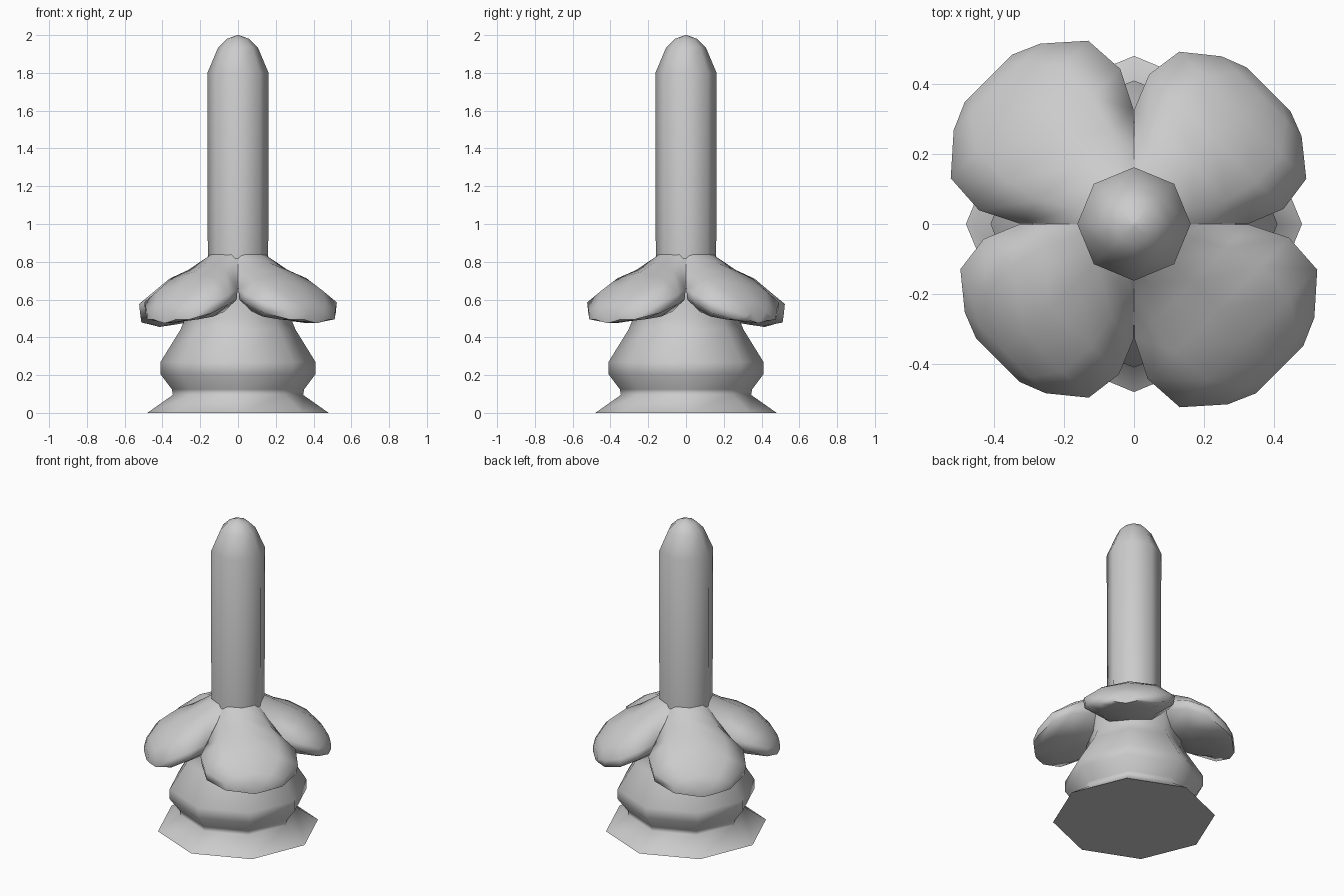
import bpy, bmesh, math

if "Cube" in bpy.data.objects:
    bpy.data.objects.remove(bpy.data.objects["Cube"])


def finish(name, bm, angle):
    bmesh.ops.recalc_face_normals(bm, faces=bm.faces)
    mesh = bpy.data.meshes.new(name)
    bm.to_mesh(mesh)
    bm.free()
    ob = bpy.data.objects.new(name, mesh)
    bpy.context.collection.objects.link(ob)
    bpy.ops.object.select_all(action='DESELECT')
    ob.select_set(True)
    bpy.context.view_layer.objects.active = ob
    bpy.ops.object.shade_smooth_by_angle(angle=math.radians(angle))
    return ob


def loft(bm, rings):
    """Bridge closed vertex rings and cap both ends."""
    vs = [[bm.verts.new(p) for p in ring] for ring in rings]
    n = len(vs[0])
    for a, b in zip(vs, vs[1:]):
        for i in range(n):
            j = (i + 1) % n
            bm.faces.new((a[i], a[j], b[j], b[i]))
    bm.faces.new(vs[0][::-1])
    bm.faces.new(vs[-1])


def lathe(name, profile, sides=8):
    bm = bmesh.new()
    rings = [[(r * math.cos(2 * math.pi * i / sides),
               r * math.sin(2 * math.pi * i / sides), z)
              for i in range(sides)] for r, z in profile]
    loft(bm, rings)
    return finish(name, bm, 65)


# turned foot with flared bottom and bulge
lathe("base", [(0.48, 0), (0.345, 0.095), (0.35, 0.125), (0.41, 0.205),
               (0.41, 0.27), (0.305, 0.44), (0.28, 0.50), (0.29, 0.66)])

# tall rounded column
lathe("column", [(0.16, 0.60), (0.16, 0.84), (0.162, 1.80), (0.105, 1.935),
                 (0.06, 1.98), (0.005, 2.0)])

# petal sections: distance out, half width, crest z, edge z, underside z
SECTIONS = [
    (0.10, 0.10, 0.87, 0.84, 0.62),
    (0.15, 0.15, 0.845, 0.755, 0.57),
    (0.235, 0.232, 0.795, 0.655, 0.525),
    (0.335, 0.275, 0.745, 0.63, 0.50),
    (0.445, 0.262, 0.675, 0.585, 0.485),
    (0.525, 0.165, 0.595, 0.54, 0.475),
    (0.555, 0.09, 0.545, 0.515, 0.475),
]


def petal(name, heading, size, droop):
    bm = bmesh.new()
    c, s = math.cos(heading), math.sin(heading)
    rings = []
    for u, w, crest, edge, under in SECTIONS:
        t = max(0, (u - 0.235) / 0.32)
        u += (size - 1) * u * t
        w *= 1 + (size - 1) * min(1, t * 2)
        dz = -droop * t * t
        low = max(under + 0.02, edge - 0.055)
        cross = [(-w, edge), (-0.6 * w, edge + 0.72 * (crest - edge)),
                 (0, crest), (0.6 * w, edge + 0.72 * (crest - edge)),
                 (w, edge), (0.97 * w, low), (0.55 * w, under + 0.01),
                 (0, under), (-0.55 * w, under + 0.01), (-0.97 * w, low)]
        rings.append([(u * c - v * s, u * s + v * c, z + dz)
                      for v, z in cross])
    loft(bm, rings)
    return finish(name, bm, 65)


# four drooping petals on the diagonals
for i, (size, droop) in enumerate([(0.98, 0.0), (1.06, 0.02),
                                   (0.99, 0.0), (1.06, 0.0)]):
    petal(f"petal_{i + 1}", math.radians(45 + 90 * i), size, droop)
